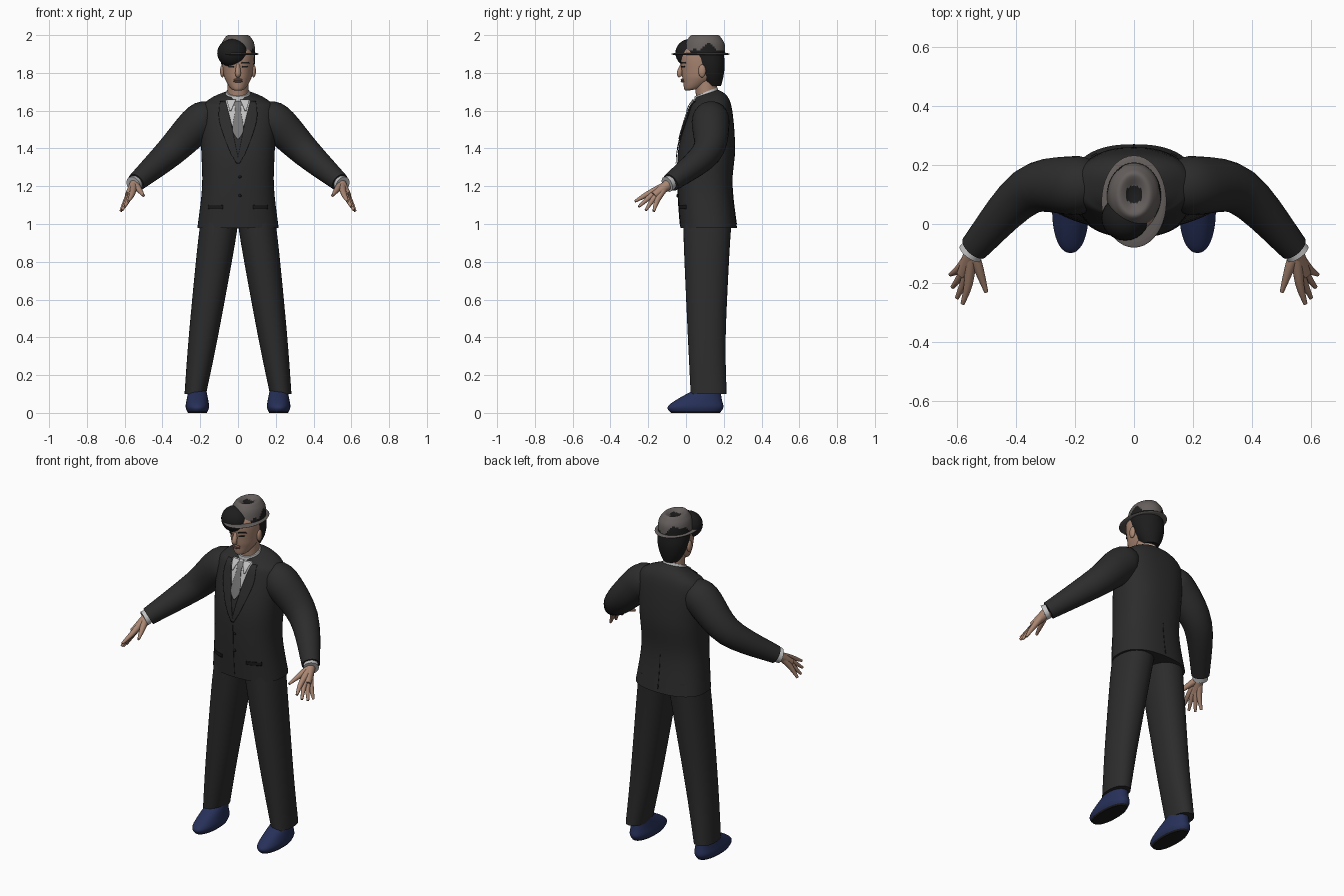
import bpy, bmesh, math
from mathutils import Vector
from mathutils.bvhtree import BVHTree

default_cube = bpy.data.objects.get("Cube")
if default_cube:
    bpy.data.objects.remove(default_cube)


def material(name, red, green, blue):
    mat = bpy.data.materials.new(name)
    mat.use_nodes = True
    mat.diffuse_color = (red, green, blue, 1)
    shader = next(node for node in mat.node_tree.nodes if node.type == "BSDF_PRINCIPLED")
    shader.inputs["Base Color"].default_value = mat.diffuse_color
    shader.inputs["Roughness"].default_value = .8
    return mat


def grey_material(name, value):
    return material(name, value, value, value)


SUIT = grey_material("charcoal_cloth", .025)
TRIM = grey_material("black_trim", .01)
SHIRT = grey_material("pale_grey_shirt", .55)
TIE = grey_material("grey_tie", .19)
HAIR = grey_material("black_hair", .012)
SKIN = material("skin", .4, .24, .17)
LIPS = material("lips", .27, .13, .1)
HAT = material("taupe_felt", .13, .115, .11)
SHOE = material("navy_leather", .02, .03, .1)
SIDES = (("left", 1), ("right", -1))


def finish(name, bm, *mats):
    bmesh.ops.recalc_face_normals(bm, faces=bm.faces[:])
    mesh = bpy.data.meshes.new(name)
    bm.to_mesh(mesh)
    bm.free()
    for mat in mats:
        mesh.materials.append(mat)
    part = bpy.data.objects.new(name, mesh)
    bpy.context.collection.objects.link(part)
    bpy.ops.object.select_all(action="DESELECT")
    part.select_set(True)
    bpy.context.view_layer.objects.active = part
    bpy.ops.object.shade_smooth_by_angle(angle=math.radians(50))
    return part


def smooth_rows(rows, steps=5):
    """Catmull-Rom interpolation of every column."""
    result = []
    padded = [rows[0], *rows, rows[-1]]
    for group in zip(padded, padded[1:], padded[2:], padded[3:]):
        for step in range(steps):
            t = step / steps
            result.append([b + t / 2 * (c - a + t * (2 * a - 5 * b + 4 * c - d + t * (3 * (b - c) + d - a)))
                           for a, b, c, d in zip(*group)])
    return result + [rows[-1]]


def circle(count):
    return [(math.cos(math.tau * k / count), math.sin(math.tau * k / count)) for k in range(count)]


def bridge(rings, closed=True):
    bm = bmesh.new()
    lines = [[bm.verts.new(point) for point in ring] for ring in rings]
    for low, high in zip(lines, lines[1:]):
        for k in range(0 if closed else 1, len(low)):
            bm.faces.new((low[k - 1], low[k], high[k], high[k - 1]))
    if closed:
        bm.faces.new(lines[0])
        bm.faces.new(lines[-1])
    return bm


def loft(name, rows, *mats, power=2, count=40, centre=lambda z: 0, tilt=lambda z: 0, rule=None):
    """Stacked rounded sections, each given as height, y centre, half width, half depth."""
    def bend(value):
        return math.copysign(abs(value) ** (2 / power), value)
    rings = [[(centre(z) + wide * bend(c), y + deep * bend(s), z + tilt(z) * deep * bend(s))
              for c, s in circle(count)] for z, y, wide, deep in smooth_rows(rows)]
    bm = bridge(rings)
    if rule:
        for face in bm.faces:
            face.material_index = rule(face.calc_center_median())
    return finish(name, bm, *mats)


def tube(name, rows, mat, side=1, count=24):
    """Round limb along a path, each point given as x, y, z, radius."""
    path = smooth_rows(rows)
    points = [Vector((side * x, y, z)) for x, y, z, radius in path]
    rings = []
    for k, point in enumerate(points):
        along = points[min(k + 1, len(points) - 1)] - points[max(k - 1, 0)]
        across = along.cross(Vector((0, 1, .3))).normalized()
        other = along.normalized().cross(across)
        rings.append([point + path[k][-1] * (across * c + other * s) for c, s in circle(count)])
    return finish(name, bridge(rings), mat)


def ball(name, centre, radii, mat):
    bm = bmesh.new()
    bmesh.ops.create_uvsphere(bm, u_segments=24, v_segments=16, radius=1)
    bmesh.ops.scale(bm, vec=radii, verts=bm.verts)
    bmesh.ops.translate(bm, vec=centre, verts=bm.verts)
    return finish(name, bm, mat)


def plate(name, target, rows, mat, lift, side=1, facing=-1):
    """Thin panel draped on a body, rows given as height, x centre, half width."""
    tree = BVHTree.FromObject(target, bpy.context.evaluated_depsgraph_get())
    lines = []
    for z, middle, half in smooth_rows(rows):
        line = []
        for k in range(-4, 5):
            x = side * (middle + half * k / 4)
            hit = tree.ray_cast(Vector((x, facing, z)), Vector((0, -facing, 0)))[0]
            line.append((x, (hit.y if hit else .06) + facing * lift, z))
        lines.append(line)
    part = finish(name, bridge(lines, closed=False), mat)
    solid = part.modifiers.new("thickness", "SOLIDIFY")
    solid.thickness = .003
    return part


# Jacket body, its neckline rising towards the back
jacket = loft("jacket", [
    (.98, .12, .215, .15), (1.2, .1, .19, .145), (1.4, .11, .195, .15), (1.6, .13, .2, .115),
    (1.66, .13, .15, .09), (1.69, .11, .07, .06)],
    SUIT, power=2.4, count=48, tilt=lambda z: max(0, 6 * z - 9.8))

# Shirt, tie and jacket trim
plate("shirt_front", jacket, [(1.45, 0, .005), (1.62, 0, .065), (1.66, 0, .06)], SHIRT, .005)
plate("tie", jacket, [(1.45, 0, .004), (1.5, 0, .03), (1.6, 0, .015), (1.65, 0, .022)], TIE, .011)
plate("front_edge", jacket, [(1, 0, .001), (1.3, 0, .001)], TRIM, .002)
plate("back_vent", jacket, [(1, 0, .002), (1.2, 0, .001)], TRIM, .002, facing=1)
loft("shirt_collar", [(1.65, .11, .078, .07), (1.7, .106, .063, .06)], SHIRT, tilt=lambda z: .4)
for height in (1.15, 1.25):
    ball("jacket_button", (.01, -.046, height), (.008, .005, .008), TRIM)
for tag, side in SIDES:
    plate(tag + "_lapel", jacket, [(1.32, 0, .008), (1.4, .03, .02), (1.55, .07, .03), (1.65, .08, .015)],
          SUIT, .008, side)
    plate(tag + "_pocket_flap", jacket, [(1.08, .12, .04), (1.1, .12, .04)], TRIM, .006, side)
    plate(tag + "_collar_point", jacket, [(1.6, .04, .004), (1.66, .036, .025)], SHIRT, .014, side)

# Arms and hands, the four long fingers fanned by one rule
wrist = (.55, -.1, 1.21, .02)
for tag, side in SIDES:
    tube(tag + "_sleeve", [(.14, .13, 1.56, .08), (.2, .13, 1.54, .1), (.36, .11, 1.38, .08),
                           (.54, -.08, 1.22, .05)], SUIT, side)
    tube(tag + "_shirt_cuff", [(.54, -.08, 1.22, .04), (.555, -.1, 1.21, .043)], SHIRT, side)
    tube(tag + "_palm", [(.54, -.08, 1.22, .03), (.58, -.17, 1.15, .02)], SKIN, side)
    tube(tag + "_thumb", [wrist, (.53, -.14, 1.19, .018), (.5, -.23, 1.15, .007)], SKIN, side)
    for k, finger in enumerate(("index", "middle", "ring", "little")):
        knuckle = Vector((.56, -.2, 1.16)).lerp(Vector((.59, -.15, 1.13)), k / 3)
        tip = Vector((.58, -.27, 1.12)).lerp(Vector((.62, -.17, 1.07)), k / 3)
        tip = knuckle.lerp(tip, 1 + .3 * math.sin(k))
        tube(f"{tag}_{finger}_finger", [wrist, (*knuckle, .015), (*tip, .007)], SKIN, side)

# Legs and shoes
for tag, side in SIDES:
    loft(tag + "_trouser_leg", [(.1, .12, .057, .095), (.4, .11, .077, .1), (.85, .11, .097, .12),
                                (1.05, .115, .1, .13)],
         SUIT, power=2.2, centre=lambda z: side * (.24 - .14 * z))
    loft(tag + "_shoe", [(0, .05, .05, .13), (.03, .05, .062, .148), (.07, .07, .057, .12),
                         (.13, .12, .045, .06)],
         SHOE, TRIM, power=2.2, centre=lambda z: side * .215, rule=lambda face: int(face.z < .01))

# Head and face
loft("neck", [(1.62, .115, .056, .056), (1.8, .1, .056, .06)], SKIN)
head = loft("head", [(1.71, .035, .02, .025), (1.72, .045, .04, .053), (1.76, .07, .065, .085),
                     (1.8, .08, .077, .102), (1.9, .08, .085, .107), (1.96, .085, .06, .075)],
            SKIN, tilt=lambda z: max(0, 3.6 - 2 * z))
tube("nose", [(0, -.018, 1.85, .008), (0, -.034, 1.8, .015), (0, -.028, 1.78, .01)], SKIN)
for height, name in ((1.764, "upper_lip"), (1.755, "lower_lip")):
    ball(name, (0, -.017, height), (.024, .011, .006), LIPS)
for tag, side in SIDES:
    ball(tag + "_ear", (side * .083, .085, 1.81), (.012, .02, .034), SKIN)
    plate(tag + "_eye", head, [(1.828, .035, .012), (1.836, .035, .015)], HAIR, .002, side)
    plate(tag + "_eyebrow", head, [(1.85, .037, .021), (1.857, .037, .018)], HAIR, .002, side)

# Hair
loft("hair_back", [(1.73, .14, .045, .045), (1.78, .13, .073, .068), (1.84, .12, .088, .085),
                   (1.9, .1, .09, .1)], HAIR)
ball("hair_fringe", (-.03, .02, 1.905), (.08, .076, .074), HAIR)


# Hat, with hair showing through the lower crown and the dent
def crown_rule(face):
    angle = math.atan2(face.y - .1, face.x)
    in_dent = face.z > 1.97 and math.hypot(face.x, face.y - .1) < .03
    ragged_edge = .02 * math.sin(3 * angle + 1) + .01 * math.sin(7 * angle)
    return int(in_dent or face.z < 1.93 + ragged_edge)


loft("hat_crown", [(1.9, .095, .092, .113), (1.95, .1, .087, .105), (1.98, .1, .074, .09),
                   (2, .1, .05, .068), (1.98, .1, .016, .03)], HAT, HAIR, count=64, rule=crown_rule)
loft("hat_brim", [(1.894, .08, .1, .14), (1.9, .076, .11, .156), (1.905, .08, .1, .14)], HAT)
